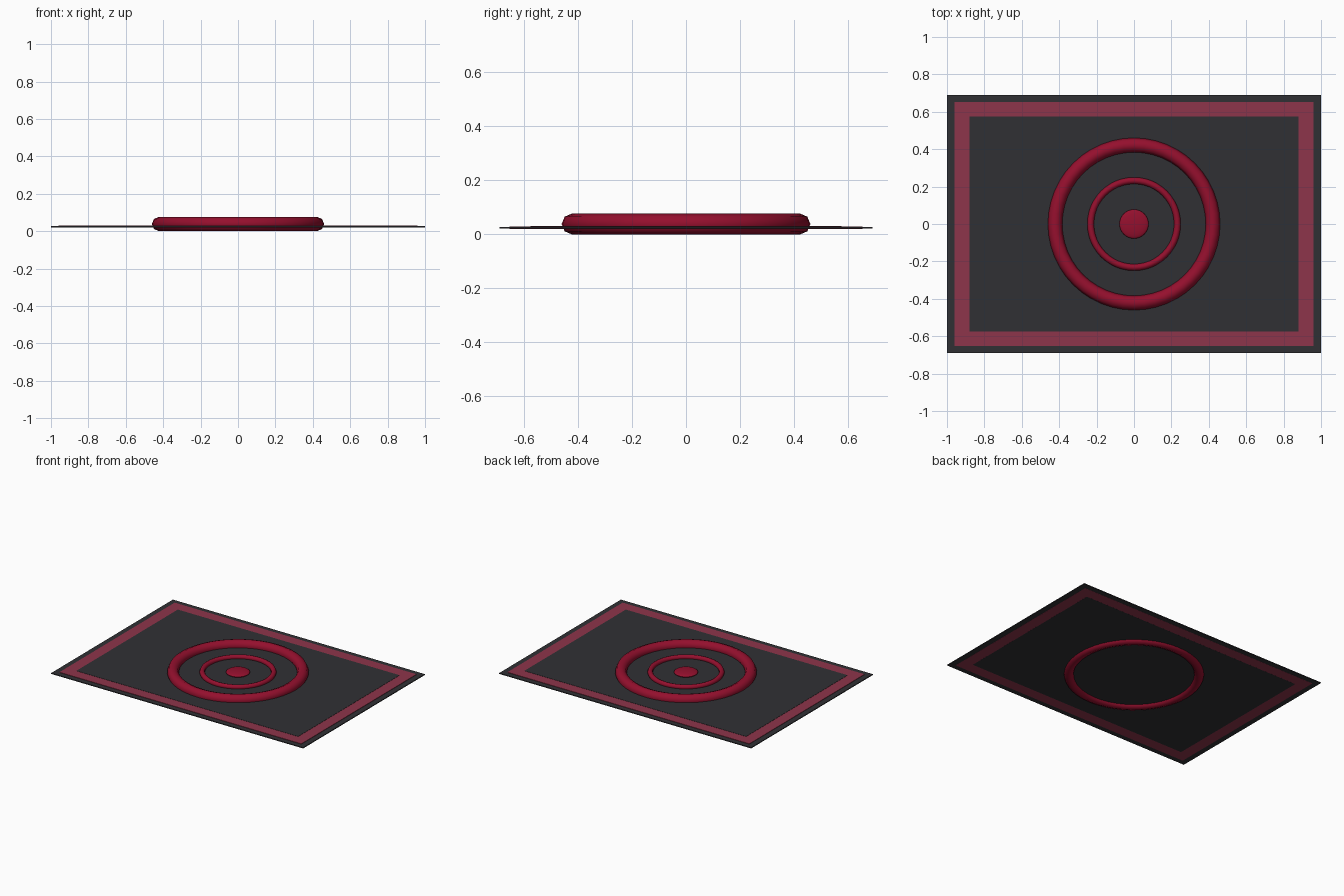
import bpy

if "Cube" in bpy.data.objects:
    bpy.data.objects.remove(bpy.data.objects["Cube"])


def material(name, color):
    m = bpy.data.materials.new(name)
    m.diffuse_color = color
    m.use_nodes = True
    m.node_tree.nodes["Principled BSDF"].inputs["Base Color"].default_value = m.diffuse_color
    return m


DARK = material("charcoal", (0.03, 0.03, 0.034, 1))
ROSE = material("rose", (0.27, 0.035, 0.07, 1))
RED = material("crimson", (0.3, 0.005, 0.027, 1))


def finish(name, mat, smooth=False):
    o = bpy.context.object
    o.name = name
    o.data.materials.append(mat)
    bpy.ops.object.transform_apply(location=True, rotation=True, scale=True)
    if smooth:
        bpy.ops.object.shade_smooth()
    return o


def slab(name, w, d, z0, z1, mat):
    bpy.ops.mesh.primitive_cube_add(size=1, location=(0, 0, (z0 + z1) / 2))
    bpy.context.object.scale = (w, d, z1 - z0)
    finish(name, mat)


def ring(name, major, minor, z):
    bpy.ops.mesh.primitive_torus_add(location=(0, 0, z), major_radius=major,
                                     minor_radius=minor, major_segments=48,
                                     minor_segments=8)
    finish(name, RED, True)


# Thin stacked layers of the mat
slab("mat_base", 2.0, 1.38, 0.021, 0.027, DARK)
slab("border_band", 1.92, 1.306, 0.0205, 0.030, ROSE)
slab("inner_field", 1.76, 1.15, 0.0202, 0.0315, DARK)

# Raised concentric rings
ring("outer_ring", 0.422, 0.0385, 0.0385)
ring("inner_ring", 0.232, 0.018, 0.0385)

# Low dome in the middle
bpy.ops.mesh.primitive_uv_sphere_add(segments=32, ring_count=16, radius=0.078,
                                     location=(0, 0, 0.0385))
bpy.context.object.scale = (1, 1, 0.2)
finish("centre_dome", RED, True)
